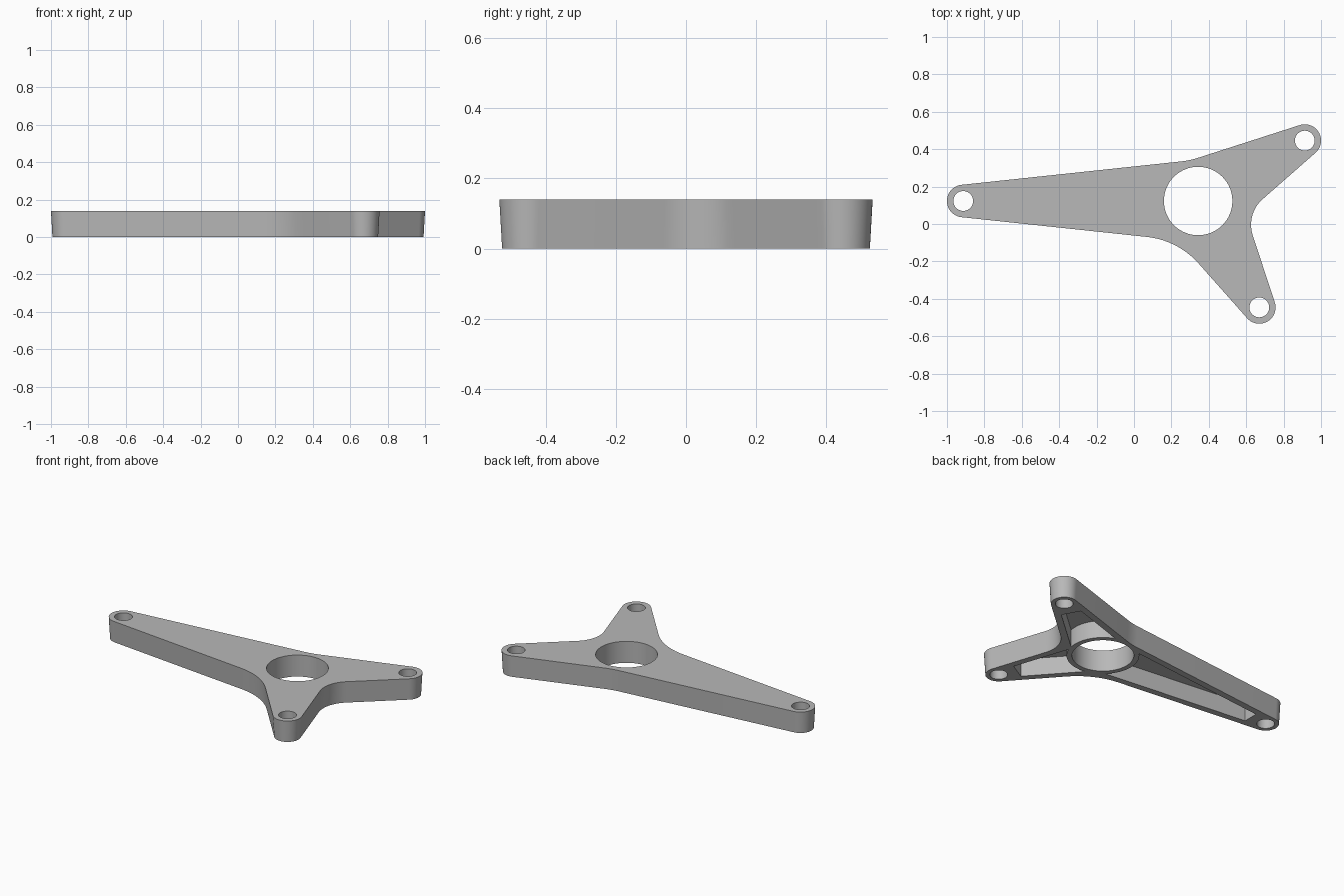
import bpy, bmesh
from math import sin, cos, asin, acos, atan2, pi, radians
from mathutils import Vector

if "Cube" in bpy.data.objects:
    bpy.data.objects.remove(bpy.data.objects["Cube"], do_unlink=True)

HEIGHT, DRAFT = 0.14, 0.008
HUB, HUB_R, BORE_R = Vector((0.343, 0.123)), 0.22, 0.183
BOSS_R, HOLE_R = 0.087, 0.053
RING_R, WALL, END_GAP, DEPTH = 0.215, 0.05, 0.117, 0.115
# boss centres counter-clockwise, with the fillet radius that follows each arm
ARMS = [((-0.913, 0.123), 0.43), ((0.67, -0.446), 0.182), ((0.913, 0.446), 0.45)]


def polar(angle, radius):
    return Vector((cos(angle), sin(angle))) * radius


def arc(centre, radius, start, end, steps):
    return [centre + polar(start + (end - start) * i / steps, radius)
            for i in range(steps + 1)]


def arm_frame(boss):
    """Angle, length and tangent normal offset of an arm."""
    d = Vector(boss) - HUB
    return atan2(d.y, d.x) % (2 * pi), d.length, pi / 2 - asin((HUB_R - BOSS_R) / d.length)


def outline(inset):
    points = []
    for i, (boss, fillet) in enumerate(ARMS):
        angle, _, spread = arm_frame(boss)
        points += arc(Vector(boss), BOSS_R - inset, angle - spread, angle + spread, 28)
        # concave fillet into the next arm
        following, _, next_spread = arm_frame(ARMS[(i + 1) % 3][0])
        n1 = angle + spread
        n2 = following - next_spread
        while n2 < n1 - pi:
            n2 += 2 * pi
        while n2 > n1 + pi:
            n2 -= 2 * pi
        centre = HUB + polar((n1 + n2) / 2, (HUB_R + fillet) / cos((n1 - n2) / 2))
        points += arc(centre, -(fillet + inset), n1, n2, 16)
    return points


def pocket(boss):
    angle, length, spread = arm_frame(boss)
    edge = HUB_R - WALL
    ring = spread - acos(edge / RING_R)
    reach = length - END_GAP
    half = (edge - reach * cos(spread)) / sin(spread)
    axis, side = polar(angle, 1), polar(angle + pi / 2, 1)
    return ([HUB + axis * reach - side * half, HUB + axis * reach + side * half]
            + arc(HUB, RING_R, angle + ring, angle - ring, 16))


def loft(name, low, high, z0, z1):
    bm = bmesh.new()
    a = [bm.verts.new((p.x, p.y, z0)) for p in low]
    b = [bm.verts.new((p.x, p.y, z1)) for p in high]
    bm.faces.new(a[::-1])
    bm.faces.new(b)
    for i in range(len(a)):
        j = (i + 1) % len(a)
        bm.faces.new((a[i], a[j], b[j], b[i]))
    bmesh.ops.recalc_face_normals(bm, faces=bm.faces)
    mesh = bpy.data.meshes.new(name)
    bm.to_mesh(mesh)
    bm.free()
    obj = bpy.data.objects.new(name, mesh)
    bpy.context.collection.objects.link(obj)
    return obj


# drafted three-arm plate
plate = loft("three_arm_bracket", outline(DRAFT), outline(0), 0, HEIGHT)
grey = bpy.data.materials.new("plain grey")
grey.use_nodes = True
grey.diffuse_color = (0.48, 0.48, 0.48, 1)
grey.node_tree.nodes["Principled BSDF"].inputs["Base Color"].default_value = grey.diffuse_color
plate.data.materials.append(grey)

# central bore, boss holes and underside pockets
cutters = []
for centre, radius, steps in [(HUB, BORE_R, 64)] + [(Vector(b), HOLE_R, 32) for b, _ in ARMS]:
    ring = arc(centre, radius, 0, 2 * pi, steps)[:-1]
    cutters.append(loft("hole_cutter", ring, ring, -0.1, HEIGHT + 0.1))
for boss, _ in ARMS:
    shape = pocket(boss)
    cutters.append(loft("pocket_cutter", shape, shape, -0.1, DEPTH))

bpy.ops.object.select_all(action="DESELECT")
bpy.context.view_layer.objects.active = plate
plate.select_set(True)
for cutter in cutters:
    cutter.hide_render = True
    mod = plate.modifiers.new("cut", "BOOLEAN")
    mod.operation, mod.solver, mod.object = "DIFFERENCE", "EXACT", cutter
    bpy.ops.object.modifier_apply(modifier=mod.name)
    bpy.data.objects.remove(cutter, do_unlink=True)
bpy.ops.object.shade_smooth_by_angle(angle=radians(30))
